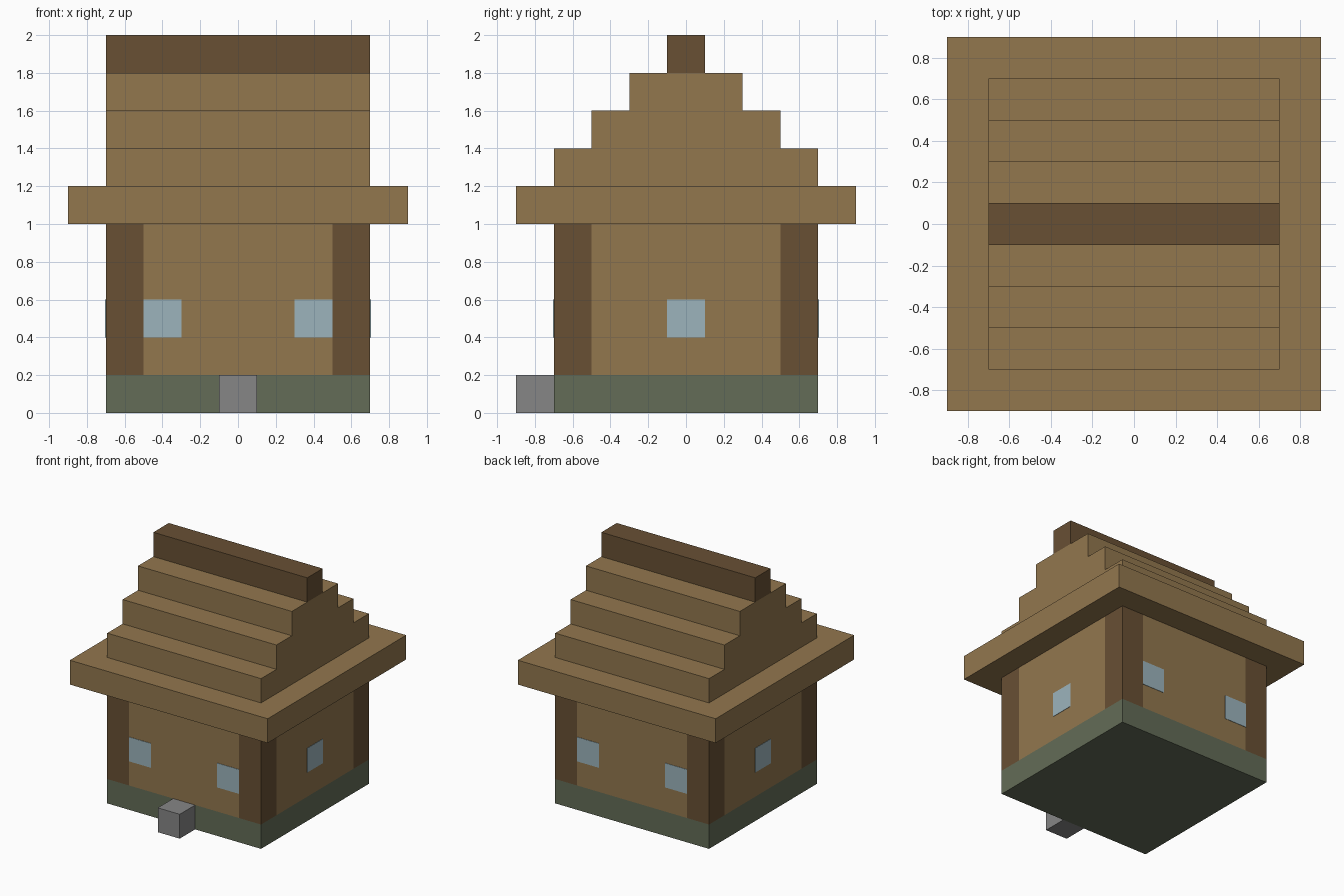
import bpy
import bmesh
from math import pi
from mathutils import Matrix, Vector

if "Cube" in bpy.data.objects:
    bpy.data.objects.remove(bpy.data.objects["Cube"], do_unlink=True)


def material(name, r, g, b):
    m = bpy.data.materials.new(name)
    m.use_nodes = True
    m.diffuse_color = (r, g, b, 1)
    bsdf = m.node_tree.nodes["Principled BSDF"]
    bsdf.inputs["Base Color"].default_value = (r, g, b, 1)
    bsdf.inputs["Roughness"].default_value = 0.9
    return m


plank = material("plank_brown", 0.288, 0.184, 0.076)
timber = material("dark_timber", 0.138, 0.080, 0.034)
glass = material("pale_blue_glass", 0.332, 0.456, 0.503)
moss = material("mossy_stone", 0.125, 0.150, 0.095)
stone = material("grey_stone", 0.238, 0.238, 0.238)


def finish(name, bm, mat, turn=0):
    bmesh.ops.recalc_face_normals(bm, faces=bm.faces)
    bm.transform(Matrix.Rotation(turn, 4, "Z"))
    mesh = bpy.data.meshes.new(name)
    bm.to_mesh(mesh)
    bm.free()
    mesh.materials.append(mat)
    obj = bpy.data.objects.new(name, mesh)
    bpy.context.collection.objects.link(obj)
    return obj


def box(name, low, high, mat, turn=0):
    low, high = Vector(low), Vector(high)
    bm = bmesh.new()
    bmesh.ops.create_cube(bm, size=1)
    bmesh.ops.scale(bm, vec=high - low, verts=bm.verts)
    bmesh.ops.translate(bm, vec=(low + high) / 2, verts=bm.verts)
    return finish(name, bm, mat, turn)


# Foundation and doorstep
box("foundation", (-0.7, -0.7, 0), (0.7, 0.7, 0.2), moss)
box("doorstep", (-0.1, -0.9, 0), (0.1, -0.7, 0.2), stone)

# Four walls, each with the corner post on its right, turned about the centre
sides = {"front": (-0.4, 0.4), "left": (0,), "back": (-0.4, 0.4), "right": (0,)}
for i, (side, windows) in enumerate(sides.items()):
    turn = i * pi / 2
    box(side + "_wall", (-0.5, -0.7, 0.2), (0.5, -0.5, 1), plank, turn)
    box(side + "_corner_post", (0.5, -0.7, 0.2), (0.7, -0.5, 1), timber, turn)
    for x in windows:
        box(side + "_window", (x - 0.1, -0.703, 0.4), (x + 0.1, -0.697, 0.6), glass, turn)

# Wide eaves slab
box("eaves", (-0.9, -0.9, 1), (0.9, 0.9, 1.2), plank)

# Stepped gable roof, extruded along x from a staircase profile
half = []
for i in range(3):
    y, z = 0.7 - 0.2 * i, 1.2 + 0.2 * i
    half += [(y, z), (y, z + 0.2)]
profile = half + [(-y, z) for y, z in reversed(half)]
bm = bmesh.new()
gable = bm.faces.new([bm.verts.new((-0.7, y, z)) for y, z in profile])
extruded = bmesh.ops.extrude_face_region(bm, geom=[gable], use_keep_orig=True)
moved = [v for v in extruded["geom"] if isinstance(v, bmesh.types.BMVert)]
bmesh.ops.translate(bm, vec=(1.4, 0, 0), verts=moved)
finish("stepped_roof", bm, plank)

# Ridge beam
box("ridge_beam", (-0.7, -0.1, 1.8), (0.7, 0.1, 2), timber)
